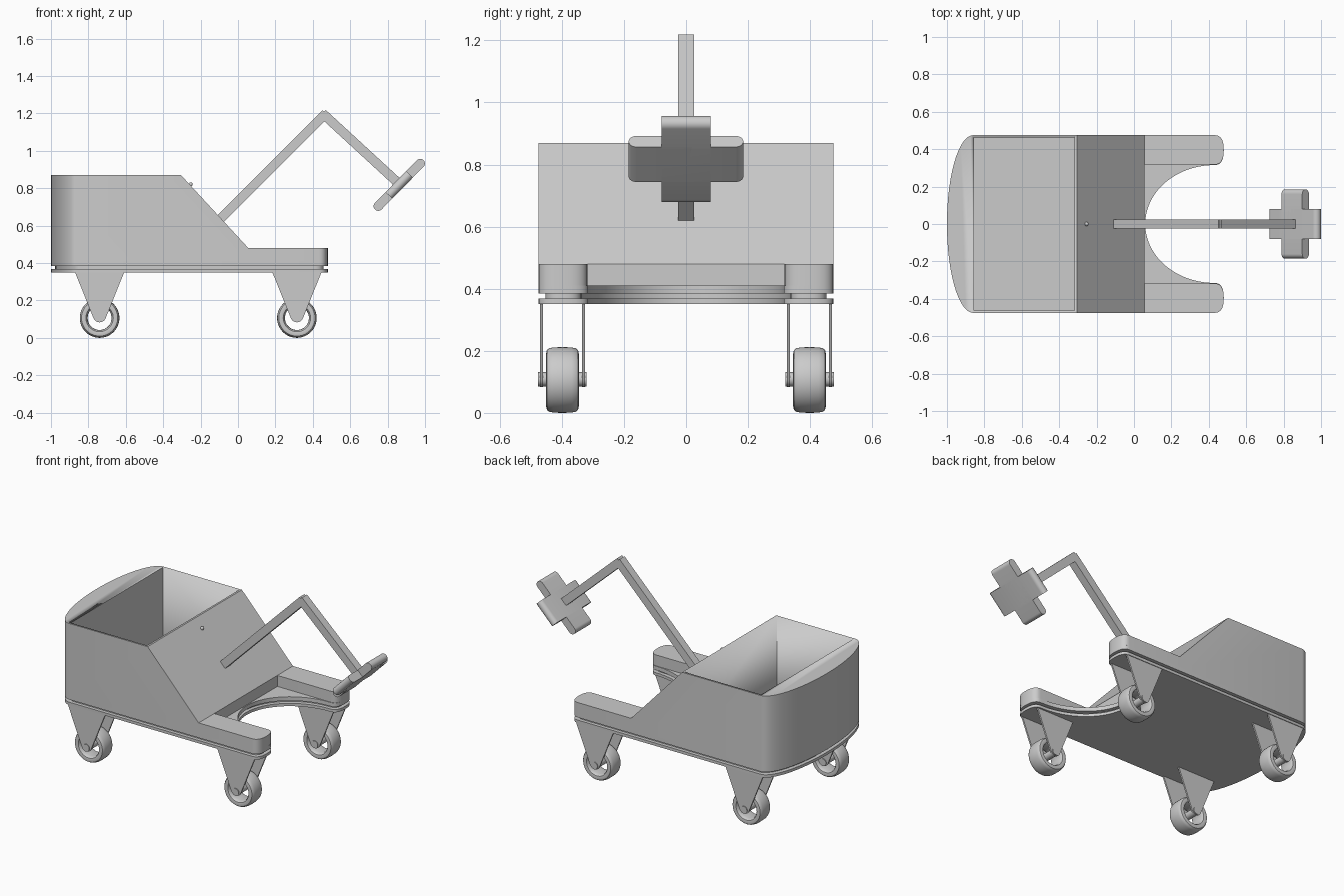
import bpy, bmesh, math
from mathutils import Vector, Matrix

if "Cube" in bpy.data.objects:
    bpy.data.objects.remove(bpy.data.objects["Cube"])

grey = bpy.data.materials.new("light grey")
grey.diffuse_color = (0.6, 0.6, 0.6, 1)
grey.use_nodes = True
grey.node_tree.nodes["Principled BSDF"].inputs["Base Color"].default_value = grey.diffuse_color


def finish(name, bm):
    bmesh.ops.remove_doubles(bm, verts=bm.verts, dist=1e-5)
    bmesh.ops.recalc_face_normals(bm, faces=bm.faces)
    me = bpy.data.meshes.new(name)
    bm.to_mesh(me)
    bm.free()
    me.materials.append(grey)
    ob = bpy.data.objects.new(name, me)
    bpy.context.collection.objects.link(ob)
    bpy.ops.object.select_all(action='DESELECT')
    ob.select_set(True)
    bpy.context.view_layer.objects.active = ob
    bpy.ops.object.shade_smooth_by_angle(angle=math.radians(30))
    return ob


def prism_bm(pts, lo, hi, axis='Z'):
    """Extrude a 2D outline along Z (points are x, y) or Y (points are x, z)."""
    bm = bmesh.new()
    put = (lambda p, h: (p[0], p[1], h)) if axis == 'Z' else (lambda p, h: (p[0], h, p[1]))
    a = [bm.verts.new(put(p, lo)) for p in pts]
    b = [bm.verts.new(put(p, hi)) for p in pts]
    bm.faces.new(a)
    bm.faces.new(b)
    n = len(pts)
    for i in range(n):
        bm.faces.new((a[i], a[(i + 1) % n], b[(i + 1) % n], b[i]))
    return bm


def prism(name, pts, lo, hi, axis='Z'):
    return finish(name, prism_bm(pts, lo, hi, axis))


def sweep(a, b, n):
    return [math.radians(a + (b - a) * i / n) for i in range(n + 1)]


def spow(v, p):
    return math.copysign(abs(v) ** p, v)


def rect(x0, x1, y0, y1):
    return [(x0, y0), (x1, y0), (x1, y1), (x0, y1)]


# shared footprint curves
def rear_curve(d=0):
    return [(-.86 + d + .14 * math.cos(t), (.475 - d) * math.sin(t)) for t in sweep(90, 270, 32)]


def tip_curve(yc, half, d=0):
    return [(.43 - d + .05 * abs(math.cos(t)) ** .8, yc + half * spow(math.sin(t), .8))
            for t in sweep(-90, 90, 16)]


def outline(d=0):
    arc = [(.43 - d - .37 * math.cos(t), (.315 + d) * math.sin(t)) for t in sweep(-90, 90, 40)][1:-1]
    return rear_curve(d) + tip_curve(-.395, .08 - d, d) + arc + tip_curve(.395, .08 - d, d)


# layered chassis with a recessed groove
prism("base_plate", outline(), .35, .368)
prism("groove_layer", outline(.022), .366, .387)
prism("deck_plate", outline(), .385, .41)

# body with sloped front and open bin
bm = prism_bm(rear_curve() + [(.055, -.475), (.055, .475)], .41, .87)
cut = bmesh.ops.bisect_plane(bm, geom=bm.verts[:] + bm.edges[:] + bm.faces[:], dist=1e-5,
                             plane_co=(-.305, 0, .87), plane_no=(.39, 0, .36), clear_outer=True)
bmesh.ops.holes_fill(bm, edges=[e for e in bm.edges if e.is_boundary], sides=0)
body = finish("body", bm)
cutter = prism("bin_cutter", rect(-.855, -.318, -.463, .463), .43, 1.0)
cutter.hide_render = True
mod = body.modifiers.new("bin", 'BOOLEAN')
mod.operation = 'DIFFERENCE'
mod.solver = 'EXACT'
mod.object = cutter
bpy.ops.object.select_all(action='DESELECT')
body.select_set(True)
bpy.context.view_layer.objects.active = body
bpy.ops.object.modifier_apply(modifier=mod.name)
bpy.data.objects.remove(cutter)

# front side arms
for s, side in ((-1, "right"), (1, "left")):
    yc = s * .3965
    prism("front_arm_" + side, [(.055, yc + .0785), (.055, yc - .0785)] + tip_curve(yc, .0785),
          .41, .48)

# casters: two fork plates, axle and ring wheel
for x, end in ((-.74, "rear"), (.315, "front")):
    for s, side in ((-1, "right"), (1, "left")):
        tag = end + "_" + side
        y = s * .398
        fork = [(x - .132, .352)] + [(x + .035 * math.cos(t), .118 + .035 * math.sin(t))
                                     for t in sweep(200, 340, 12)] + [(x + .132, .352)]
        prism("fork_outer_" + tag, fork, y + .063, y + .073, 'Y')
        prism("fork_inner_" + tag, fork, y - .073, y - .063, 'Y')
        circle = [(x + .023 * math.cos(t), .108 + .023 * math.sin(t)) for t in sweep(0, 345, 23)]
        prism("axle_" + tag, circle, y - .078, y + .078, 'Y')
        bm = bmesh.new()
        rings = [[bm.verts.new((x + r * math.cos(t), y + w, .106 + r * math.sin(t)))
                  for r, w in [(.085 + .021 * spow(math.cos(u), .6), .0525 * spow(math.sin(u), .6))
                               for u in sweep(0, 337.5, 15)]] for t in sweep(0, 352.5, 47)]
        for i in range(48):
            for j in range(16):
                k, l = (i + 1) % 48, (j + 1) % 16
                bm.faces.new((rings[i][j], rings[k][j], rings[k][l], rings[i][l]))
        finish("wheel_" + tag, bm)


# steering column bars
def bar(name, a, b, half=.025):
    a, b = Vector(a), Vector(b)
    d = (b - a).normalized()
    n = Vector((-d.y, d.x)) * half
    prism(name, [a + n, b + n, b - n, a - n], -.025, .025, 'Y')


bar("lower_column", (-.1, .63), (.469, 1.199))
bar("upper_column", (.452, 1.2), (.865, .82))

# cross-shaped handle, tilted 45 degrees
stadium = ([(.16 + .025 * math.cos(t), .025 * math.sin(t)) for t in sweep(-90, 90, 12)] +
           [(-.16 + .025 * math.cos(t), .025 * math.sin(t)) for t in sweep(90, 270, 12)])
tilt = Matrix.Translation((.862, 0, .818)) @ Matrix.Rotation(math.radians(-45.5), 4, 'Y')
for name, turn in (("handle_bar_long", 0), ("handle_bar_cross", 90)):
    ob = prism(name, stadium, -.079, .079, 'Y')
    ob.data.transform(tilt @ Matrix.Rotation(math.radians(turn), 4, 'Z'))

# small knob on the slope
bm = bmesh.new()
bmesh.ops.create_uvsphere(bm, u_segments=12, v_segments=8, radius=.011,
                          matrix=Matrix.Translation((-.253, 0, .82)))
finish("knob", bm)
